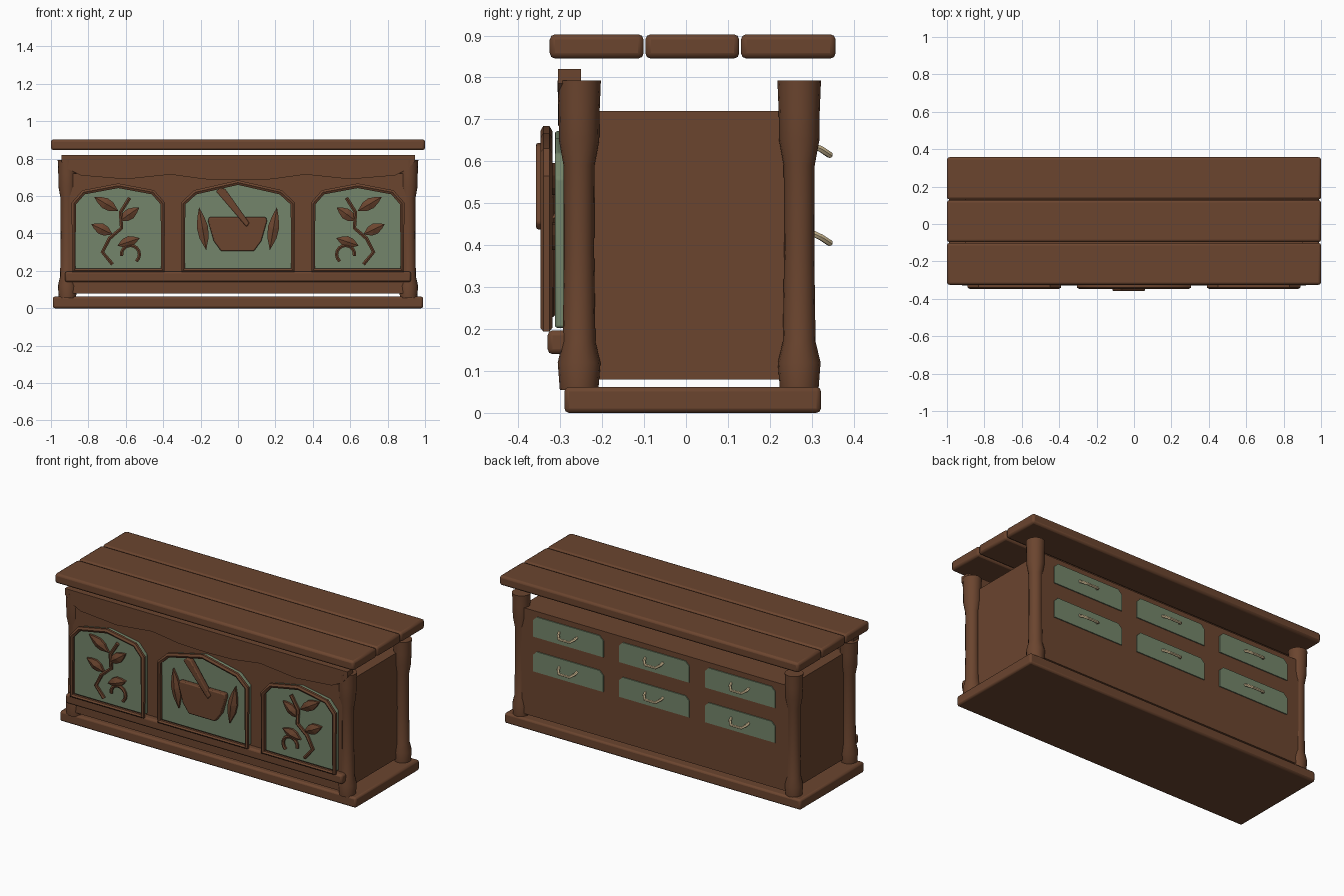
import bpy, bmesh, math
from mathutils import Vector

if "Cube" in bpy.data.objects:
    bpy.data.objects.remove(bpy.data.objects["Cube"])


def material(name, rgb):
    m = bpy.data.materials.new(name)
    m.diffuse_color = (*rgb, 1)
    m.use_nodes = True
    m.node_tree.nodes["Principled BSDF"].inputs["Base Color"].default_value = m.diffuse_color
    return m


WOOD = material("brown_wood", (0.147, 0.059, 0.028))
GREEN = material("sage_green", (0.175, 0.235, 0.145))
BRASS = material("pale_brass", (0.68, 0.54, 0.32))


def finish(name, bm, mat, bevel=0, smooth=True):
    bmesh.ops.recalc_face_normals(bm, faces=bm.faces)
    me = bpy.data.meshes.new(name)
    bm.to_mesh(me)
    bm.free()
    ob = bpy.data.objects.new(name, me)
    bpy.context.collection.objects.link(ob)
    me.materials.append(mat)
    if bevel:
        b = ob.modifiers.new("rounded_edges", "BEVEL")
        b.width, b.segments = bevel, 2
    if smooth:
        bpy.ops.object.select_all(action="DESELECT")
        bpy.context.view_layer.objects.active = ob
        ob.select_set(True)
        bpy.ops.object.shade_smooth_by_angle(angle=math.radians(35))
    return ob


def box(name, x0, x1, y0, y1, z0, z1, mat=WOOD, bevel=0):
    bm = bmesh.new()
    bmesh.ops.create_cube(bm, size=1)
    for v in bm.verts:
        v.co = ((x0 + x1) / 2 + v.co.x * (x1 - x0),
                (y0 + y1) / 2 + v.co.y * (y1 - y0),
                (z0 + z1) / 2 + v.co.z * (z1 - z0))
    return finish(name, bm, mat, bevel, smooth=bevel > 0)


def plate(name, pts, y0, y1, mat=WOOD, bevel=0):
    """Outline in x,z extruded along y."""
    bm = bmesh.new()
    f = bm.faces.new([bm.verts.new((x, y0, z)) for x, z in pts])
    ext = bmesh.ops.extrude_face_region(bm, geom=[f])
    for v in ext["geom"]:
        if isinstance(v, bmesh.types.BMVert):
            v.co.y = y1
    return finish(name, bm, mat, bevel)


def tube(name, pts, radius, mat=WOOD, cyclic=False):
    cu = bpy.data.curves.new(name, "CURVE")
    cu.dimensions = "3D"
    cu.bevel_depth, cu.bevel_resolution, cu.use_fill_caps = radius, 1, True
    sp = cu.splines.new("POLY")
    sp.points.add(len(pts) - 1)
    for p, co in zip(sp.points, pts):
        p.co = (*co, 1)
    sp.use_cyclic_u = cyclic
    ob = bpy.data.objects.new(name, cu)
    bpy.context.collection.objects.link(ob)
    cu.materials.append(mat)
    bpy.ops.object.select_all(action="DESELECT")
    bpy.context.view_layer.objects.active = ob
    ob.select_set(True)
    bpy.ops.object.convert(target="MESH")
    bpy.ops.object.shade_smooth_by_angle(angle=math.radians(35))


def leaf(name, a, b, width):
    """Pointed leaf from a to b (x,z) with a raised centre."""
    a, b = Vector(a), Vector(b)
    d = b - a
    n = Vector((-d.y, d.x)).normalized() * width
    mid = [(a + d * t, w) for t, w in ((0, 0), (0.3, 0.85), (0.55, 1), (0.8, 0.55), (1, 0))]
    rim = [c + n * w for c, w in mid] + [c - n * w for c, w in mid[-2:0:-1]]
    bm = bmesh.new()
    back = [bm.verts.new((p.x, -0.312, p.y)) for p in rim]
    front = [bm.verts.new((p.x, -0.326, p.y)) for p in rim]
    c = a + d * 0.5
    top = bm.verts.new((c.x, -0.34, c.y))
    bm.faces.new(back)
    for i in range(len(rim)):
        j = (i + 1) % len(rim)
        bm.faces.new((back[i], back[j], front[j], front[i]))
        bm.faces.new((front[i], front[j], top))
    finish(name, bm, WOOD, smooth=False)


def post(name, x, y):
    prof = [(0.055, 0.046), (0.12, 0.051), (0.17, 0.039), (0.38, 0.036),
            (0.59, 0.037), (0.65, 0.048), (0.72, 0.049), (0.793, 0.052)]
    bm = bmesh.new()
    rings = [[bm.verts.new((x + r * math.cos(k * math.pi / 8),
                            y + r * math.sin(k * math.pi / 8), z))
              for k in range(16)] for z, r in prof]
    for lo, hi in zip(rings, rings[1:]):
        for k in range(16):
            m = (k + 1) % 16
            bm.faces.new((lo[k], lo[m], hi[m], hi[k]))
    bm.faces.new(rings[0])
    bm.faces.new(rings[-1])
    finish(name, bm, WOOD)


# Counter top planks, base and cabinet body
for i, (y0, y1) in enumerate([(-0.325, -0.101), (-0.097, 0.127), (0.131, 0.357)]):
    box(f"top_plank_{i + 1}", -1, 1, y0, y1, 0.845, 0.903, bevel=0.013)
box("base_board", -0.99, 0.99, -0.29, 0.322, 0, 0.062, bevel=0.011)
box("cabinet_body", -0.9, 0.9, -0.292, 0.3, 0.08, 0.72)

# Corner posts
for sx, side in ((-1, "left"), (1, "right")):
    post(f"front_{side}_post", sx * 0.912, -0.255)
    post(f"back_{side}_post", sx * 0.912, 0.27)

# Scalloped top beam and bottom rail on the front
half = [(0, 0.685), (0.18, 0.69), (0.36, 0.715), (0.6, 0.69), (0.84, 0.71),
        (0.91, 0.745), (0.945, 0.785)]
plate("front_apron", half + [(0.945, 0.82), (-0.945, 0.82)]
      + [(-x, z) for x, z in half[:0:-1]], -0.305, -0.25)
box("bottom_rail", -0.925, 0.925, -0.33, -0.27, 0.14, 0.197, bevel=0.012)


# Arched green panels with frames
def arch(cx, hw, z0, shoulder, corner, peak):
    k = hw * 0.78
    return [(cx - hw, z0), (cx + hw, z0), (cx + hw, shoulder), (cx + k, corner),
            (cx, peak), (cx - k, corner), (cx - hw, shoulder)]


for name, cx, hw, peak in (("left", -0.64, 0.238, 0.655), ("middle", 0, 0.293, 0.672),
                           ("right", 0.64, 0.238, 0.655)):
    pts = arch(cx, hw, 0.203, 0.56, 0.62, peak)
    plate(f"{name}_panel", pts, -0.313, -0.285, GREEN, bevel=0.006)
    tube(f"{name}_panel_frame", [(x, -0.333, z) for x, z in pts], 0.0145, cyclic=True)

# Mortar, pestle and flanking leaves
plate("mortar", [(-0.09, 0.305), (0.085, 0.305), (0.125, 0.36), (0.155, 0.465), (0.15, 0.487),
                 (-0.155, 0.487), (-0.16, 0.465), (-0.13, 0.36)], -0.345, -0.312, bevel=0.006)
plate("pestle", [(-0.118, 0.625), (-0.095, 0.645), (-0.068, 0.638), (0.062, 0.455),
                 (0.045, 0.435)], -0.358, -0.325, bevel=0.006)
for s, side in ((-1, "left"), (1, "right")):
    leaf(f"{side}_mortar_leaf", (s * 0.17, 0.31), (s * 0.208, 0.54), 0.03)

# Mirrored sprigs on the side panels
STEM = [(0.58, 0.59), (0.628, 0.513), (0.623, 0.428), (0.687, 0.374), (0.725, 0.30), (0.671, 0.235)]
LEAVES = [((0.635, 0.524), (0.767, 0.596)), ((0.64, 0.465), (0.527, 0.545)),
          ((0.635, 0.375), (0.75, 0.435)), ((0.63, 0.38), (0.515, 0.45))]
LEAVES[1] = ((0.565, 0.595), (0.64, 0.525))
LEAVES_SIDE = {
    "left": [((-0.64, 0.52), (-0.77, 0.596)), ((-0.635, 0.465), (-0.527, 0.54)),
             ((-0.67, 0.395), (-0.785, 0.45)), ((-0.645, 0.335), (-0.525, 0.375))],
    "right": [((0.63, 0.52), (0.77, 0.596)), ((0.64, 0.465), (0.55, 0.58)),
              ((0.635, 0.385), (0.51, 0.45)), ((0.64, 0.375), (0.75, 0.435))]}
for s, side in ((-1, "left"), (1, "right")):
    tube(f"{side}_sprig_stem", [(s * x, -0.322, z) for x, z in STEM], 0.011)
    for i, (a, b) in enumerate(LEAVES_SIDE["left"]):
        leaf(f"{side}_sprig_leaf_{i + 1}", (-s * a[0], a[1]), (-s * b[0], b[1]), 0.03)
    curl = [math.radians(-10 + 24 * k) for k in range(11)]
    tube(f"{side}_sprig_curl", [(s * (0.575 + 0.048 * math.cos(t)), -0.322,
                                 0.288 + 0.048 * math.sin(t)) for t in curl], 0.01)

# Six drawers with bail handles on the back
for row, z in enumerate((0.627, 0.417)):
    for col, x in enumerate((-0.575, 0, 0.575)):
        w, h, c = 0.235, 0.062, 0.025
        plate(f"drawer_{row + 1}_{col + 1}",
              [(x - w, z - h), (x + w, z - h), (x + w, z + h - c), (x + w - c, z + h),
               (x - w + c, z + h), (x - w, z + h - c)], 0.285, 0.306, GREEN)
        tube(f"drawer_handle_{row + 1}_{col + 1}",
             [(x - 0.06, 0.3, z + 0.012), (x - 0.055, 0.322, z + 0.002),
              (x - 0.035, 0.343, z - 0.012), (x + 0.035, 0.343, z - 0.012),
              (x + 0.055, 0.322, z + 0.002), (x + 0.06, 0.3, z + 0.012)], 0.008, BRASS)
